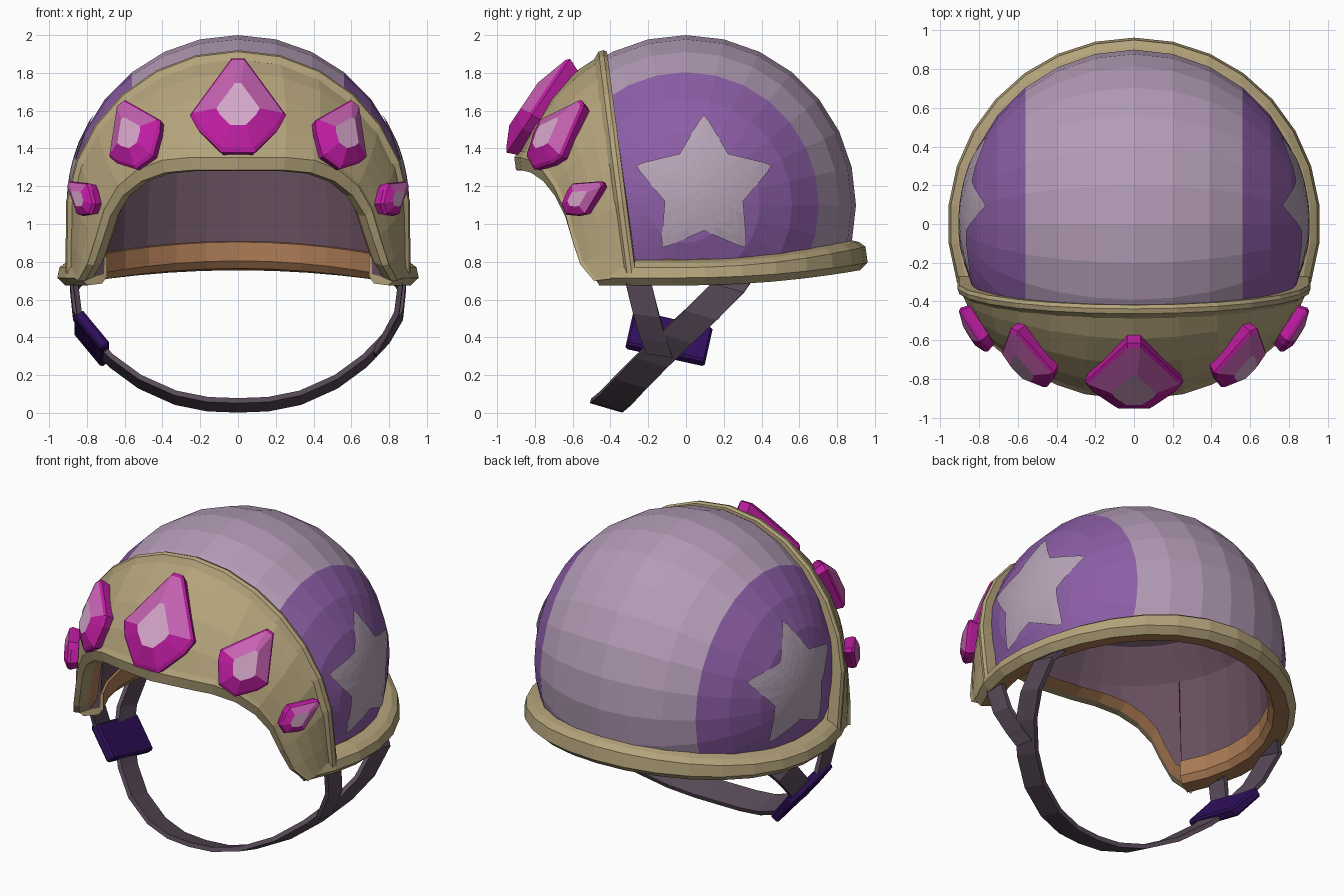
import bpy, bmesh, math
from mathutils import Vector as V, Matrix

if "Cube" in bpy.data.objects:
    bpy.data.objects.remove(bpy.data.objects["Cube"])

C = V((0, 0, 1.1))          # centre of the helmet sphere


def mat(name, *rgb):
    m = bpy.data.materials.new(name)
    m.diffuse_color = (*rgb, 1)
    m.use_nodes = True
    m.node_tree.nodes["Principled BSDF"].inputs["Base Color"].default_value = m.diffuse_color
    return m


LILAC = mat("lilac", .45, .33, .47)
PURPLE = mat("purple", .26, .11, .38)
STAR = mat("star_grey", .47, .37, .47)
TAN = mat("tan", .46, .37, .20)
ORANGE = mat("orange_tan", .42, .2, .09)
LINING = mat("lining", .14, .08, .115)
GEM = mat("gem", .52, .012, .36)
GEMMID = mat("gem_upper", .56, .12, .44)
GEMTOP = mat("gem_table", .66, .38, .58)
STRAP = mat("strap", .10, .07, .10)
BUCKLE = mat("buckle", .03, .005, .11)


def finish(name, bm, mats):
    bmesh.ops.remove_doubles(bm, verts=bm.verts, dist=1e-4)
    bmesh.ops.recalc_face_normals(bm, faces=bm.faces)
    me = bpy.data.meshes.new(name)
    bm.to_mesh(me)
    bm.free()
    for m in mats:
        me.materials.append(m)
    ob = bpy.data.objects.new(name, me)
    bpy.context.collection.objects.link(ob)
    return ob


def loft(name, rows, mats, ring=False, loop=False, slots=None, caps=False):
    """Skin rows of points; ring closes each row, loop joins last row to first."""
    bm = bmesh.new()
    g = [[bm.verts.new(p) for p in r] for r in rows]
    n, k = len(g), len(g[0])
    for i in range(n if loop else n - 1):
        a, b = g[i], g[(i + 1) % n]
        for j in range(k if ring else k - 1):
            f = bm.faces.new((a[j], a[(j + 1) % k], b[(j + 1) % k], b[j]))
            if slots:
                f.material_index = slots[j]
    if caps:
        bm.faces.new(g[0])
        bm.faces.new(g[-1])
    return finish(name, bm, mats)


def both(half):
    """Mirror a half path that starts on the centre line."""
    return [V((-p[0], p[1], p[2])) for p in reversed(half[1:])] + [V(p) for p in half]


# Dome: sphere with poles at the sides, cut at the brow seam and the rim
bm = bmesh.new()
bmesh.ops.create_uvsphere(bm, u_segments=28, v_segments=14, radius=.9,
                          matrix=Matrix.Translation(C) @ Matrix.Rotation(math.pi / 2, 4, 'Y'))
for co, no in (((0, -.32, .8), (0, -1, -.13)), ((0, 0, .77), (0, .09, -1))):
    bmesh.ops.bisect_plane(bm, geom=bm.verts[:] + bm.edges[:] + bm.faces[:],
                           plane_co=co, plane_no=no, clear_outer=True)
for f in bm.faces:
    f.material_index = int(abs(f.calc_center_median().x) > .58)
finish("dome", bm, [LILAC, PURPLE])

# Brow: skinned between the seam arch and the face opening
lower = both([(0, -.90, 1.35), (.25, -.87, 1.35), (.40, -.82, 1.335), (.53, -.755, 1.285),
              (.63, -.695, 1.20), (.70, -.64, 1.08), (.745, -.60, .93), (.79, -.555, .79),
              (.84, -.48, .70)])
half = []
for i in range(9):
    a = math.radians(118) * i / 8
    z = 1.1 + .80 * math.cos(a)
    x = math.sin(a) * (.857 + .035 * (1 - math.cos(a)) ** 2) if z > 1.1 else .892
    half.append((x, -.30 - .13 * (z - .8), z))
seam = both(half)


def arc(p, q, t):
    """Point between p and q, swung around the helmet centre."""
    u, w = p - C, q - C
    return C + u.normalized().slerp(w.normalized(), t) * (u.length * (1 - t) + w.length * t)


loft("brow", [[arc(s, l, t / 4) for t in range(5)] for s, l in zip(seam, lower)], [TAN])

# Raised trim along the seam
rows = []
for s in seam:
    o = V((s.x, 0, max(0, s.z - 1.1))).normalized()
    rows.append([s + o * h + V((0, y, 0)) for h, y in
                 ((-.06, .03), (.012, .025), (.02, .005), (.012, -.02), (-.03, -.045))])
loft("seam_trim", rows, [TAN], ring=True, caps=True)

# Rolled lip around the face opening
lip, lip_in = [], []
for s, p in zip(seam, lower):
    w = (p.z - .7) / .65
    inner = V((p.x * .91, p.y * .93, p.z - .07 * w + .02 * (1 - w)))
    lip.append([arc(p, s, .05), C + (p - C) * 1.01,
                V((p.x * .965, p.y * 1.0, p.z - .065 * w)), inner,
                C + (inner - C) * .97 + V((0, .05, .03))])
    lip_in.append(inner)
loft("opening_lip", lip, [TAN, ORANGE], slots=[0, 0, 0, 1])

# Rim around the sides and back
rim, rim_in = [], []
for i in range(21):
    a = math.radians(60 + 240 * i / 20)
    d = V((math.sin(a), -math.cos(a), 0))
    k = max(0, d.y) ** 2
    z, h = .675 + .08 * k, .115 + .03 * k

    def at(r, dz):
        return d * r + V((0, 0, z + dz))
    rim.append([at(.85, h + .02), at(.915, h + .005), at(.95, h - .02), at(.962, .04),
                at(.92, 0), at(.83, .01), at(.80, .05), at(.80, .15), at(.84, .16)])
    rim_in.append(at(.82, .06))
loft("rim", rim, [TAN, ORANGE], ring=True, caps=True, slots=[0, 0, 0, 0, 1, 1, 1, 1, 1])


# Inner lining: walls rising to a flatter ceiling
def wall(p):
    r = V((p.x, p.y, 0))
    out = [p]
    for s, z in ((.97, 1.36), (.82, 1.55), (.45, 1.66), (0, 1.69)):
        q = r * s * (.80 / r.length) if s < .95 else r * (.79 / r.length)
        out.append(V((q.x, q.y, z)))
    return out


loft("lining", [wall(p) for p in lip_in + rim_in], [LINING], loop=True)

# Side stars, laid on the sphere
corners = []
for i in range(10):
    a = math.pi / 2 + i * math.pi / 5
    r = .40 if i % 2 == 0 else .225
    corners.append(V((r * math.cos(a), r * math.sin(a))))
outline = []
for i, c in enumerate(corners):
    p, n = corners[i - 1], corners[(i + 1) % 10]
    if i % 2 == 0:      # blunt the tips
        outline += [c.lerp(p, .2), c.lerp((p + n) / 2, .06), c.lerp(n, .2)]
    else:
        outline += [c.lerp(p, .3), c, c.lerp(n, .3)]
for side, sx in (("right", 1), ("left", -1)):
    rows = []
    for s in (1, .8, .6, .4, .2, .001):
        ring = []
        for q in outline:
            y, z = .095 + q.x * s * .97, .09 + q.y * s
            ring.append(V((sx * math.sqrt(.907 ** 2 - y * y - z * z), y, z + 1.1)))
        rows.append(ring)
    loft("star_" + side, rows, [STAR], ring=True)


# Gems: cut kite shapes sitting on the brow
def gem(name, pos, tip, width, length, depth, sink):
    pos, tip = V(pos), V(tip)
    n = (pos - C).normalized()
    v = (tip - n * tip.dot(n)).normalized()
    u = v.cross(n)
    shape = ((-.07, .5), (.07, .5), (.5, -.1), (.42, -.25), (.17, -.5),
             (-.17, -.5), (-.42, -.25), (-.5, -.1))
    bm = bmesh.new()
    rings = []
    for s, h, dy in ((.9, -sink, 0), (1, .02, 0), (.93, .037, 0), (.45, depth, -.06)):
        rings.append([bm.verts.new(pos + u * (x * s * width) + v * ((y * s + dy) * length) + n * h)
                      for x, y in shape])
    for i, (a, b) in enumerate(zip(rings, rings[1:])):
        for j in range(8):
            k = (j + 1) % 8
            f = bm.faces.new((a[j], a[k], b[k], b[j]))
            f.material_index = 2 if i == 2 and j in (0, 1, 7) else 0
    bm.faces.new(rings[0])
    bm.faces.new(rings[-1]).material_index = 1
    finish(name, bm, [GEM, GEMTOP, GEMMID])


gem("gem_centre", (0, -.765, 1.615), (0, .36, .48), .51, .60, .09, .05)
for side, s in (("right", 1), ("left", -1)):
    gem("gem_middle_" + side, (s * .545, -.67, 1.475), (s * .14, .27, .34), .35, .44, .08, .05)
    gem("gem_small_" + side, (s * .81, -.53, 1.145), (s * .05, .25, .13), .19, .28, .06, .025)


# Straps: flat ribbons
def ribbon(name, path, wide, thick=.014):
    path, wide = [V(p) for p in path], V(wide)
    rows = []
    for i, p in enumerate(path):
        t = path[min(i + 1, len(path) - 1)] - path[max(i - 1, 0)]
        n = t.cross(wide).normalized() * thick
        rows.append([p - wide - n, p + wide - n, p + wide + n, p - wide + n])
    loft(name, rows, [STRAP], ring=True, caps=True)


ribbon("chin_strap", both([(0, -.42, .04), (.16, -.41, .046), (.33, -.37, .08), (.52, -.29, .165),
                           (.67, -.18, .275), (.79, -.05, .40), (.86, .08, .52),
                           (.875, .22, .66), (.80, .28, .75)]), (0, .085, -.025))
for side, s in (("right", 1), ("left", -1)):
    ribbon("front_strap_" + side, [(s * .80, -.27, .78), (s * .86, -.25, .68), (s * .84, -.21, .52),
                                   (s * .77, -.17, .39), (s * .72, -.14, .31)], (0, .07, -.01))

# Buckle on the left side
bm = bmesh.new()
bmesh.ops.create_cube(bm, size=1)
bmesh.ops.scale(bm, verts=bm.verts, vec=(.06, .43, .24))
bmesh.ops.bevel(bm, geom=bm.edges[:], offset=.012, segments=1, affect='EDGES')
bmesh.ops.transform(bm, verts=bm.verts, matrix=Matrix.Translation((-.775, -.09, .395))
                    @ Matrix.Rotation(-.22, 4, 'X') @ Matrix.Rotation(-.68, 4, 'Y'))
finish("buckle", bm, [BUCKLE])
